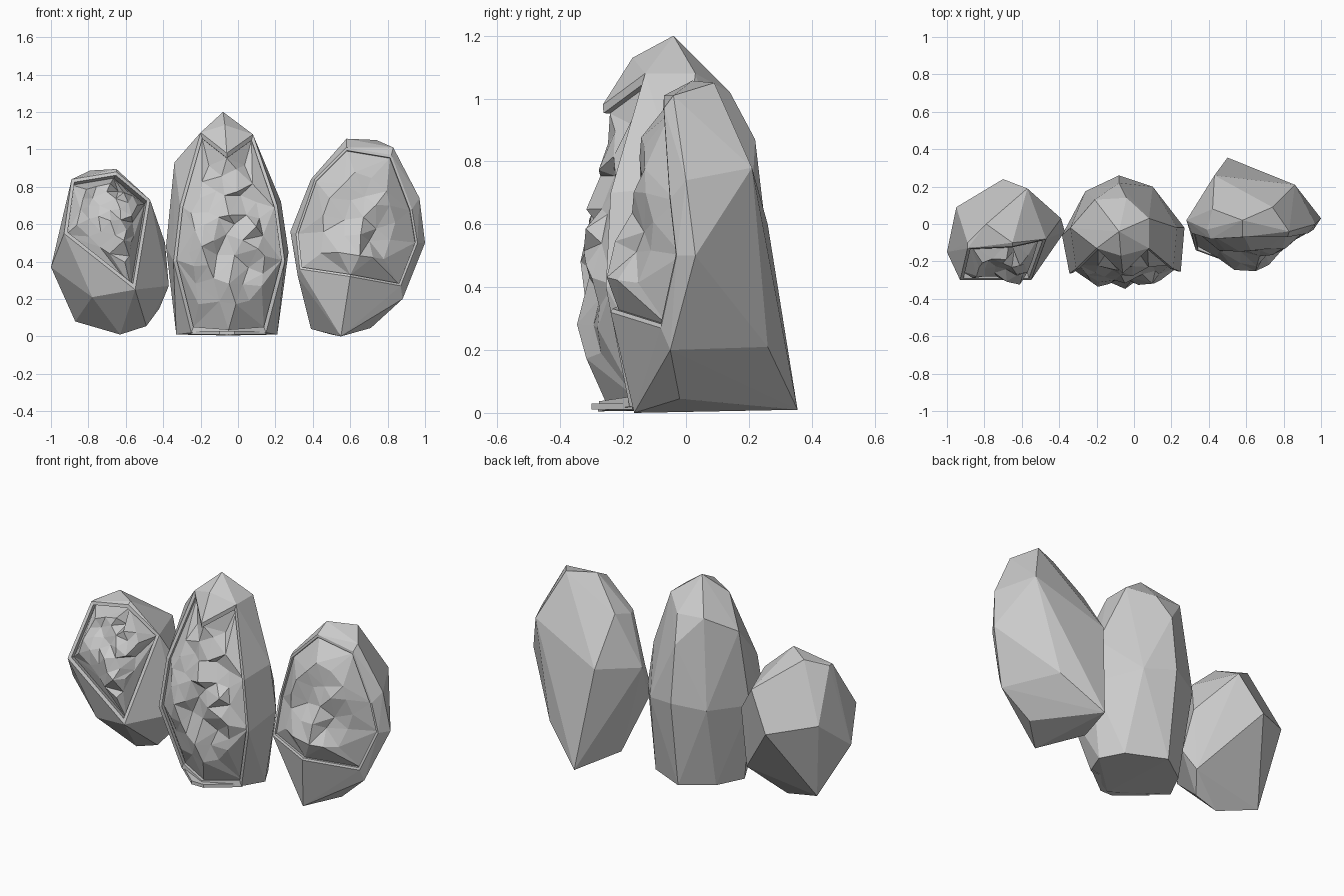
import bpy
import bmesh
import random
from mathutils import Vector
from mathutils.geometry import delaunay_2d_cdt, normal

random.seed(7)
old = bpy.data.objects.get("Cube")
if old:
    bpy.data.objects.remove(old, do_unlink=True)

stone = bpy.data.materials.new("light grey stone")
stone.use_nodes = True
GREY = (0.6, 0.6, 0.6, 1)
stone.diffuse_color = GREY
stone.node_tree.nodes["Principled BSDF"].inputs["Base Color"].default_value = GREY


def finish(name, bm):
    mesh = bpy.data.meshes.new(name)
    bm.to_mesh(mesh)
    bm.free()
    mesh.materials.append(stone)
    obj = bpy.data.objects.new(name, mesh)
    bpy.context.collection.objects.link(obj)


def hull(name, points, opening=()):
    """Faceted convex stone; faces lying wholly on the opening are removed."""
    bm = bmesh.new()
    rim = [bm.verts.new(p) for p in opening]
    for p in points:
        bm.verts.new(p)
    bmesh.ops.convex_hull(bm, input=bm.verts[:])
    bmesh.ops.recalc_face_normals(bm, faces=bm.faces[:])
    rim_set = set(rim)
    holes = [f for f in bm.faces if all(v in rim_set for v in f.verts)]
    bmesh.ops.delete(bm, geom=holes, context="FACES")
    loose = [v for v in bm.verts if not v.link_faces]
    bmesh.ops.delete(bm, geom=loose, context="VERTS")
    finish(name, bm)


def resample(loop, count):
    """Evenly spaced points along a closed loop."""
    pairs = list(zip(loop, loop[1:] + loop[:1]))
    total = sum((b - a).length for a, b in pairs)
    out = []
    for i in range(count):
        d = total * i / count
        for a, b in pairs:
            length = (b - a).length
            if d <= length:
                out.append(a.lerp(b, d / length))
                break
            d -= length
    return out


def lip(name, loop, centre, front, inset, depth):
    """Flat border around the opening, then a step down into it."""
    inner = [p.lerp(centre, inset) for p in loop]
    floor = [p - front * depth for p in inner]
    bm = bmesh.new()
    rings = [[bm.verts.new(p) for p in ring] for ring in (loop, inner, floor)]
    for a, b in zip(rings, rings[1:]):
        for i in range(len(loop)):
            j = (i + 1) % len(loop)
            bm.faces.new((a[i], a[j], b[j], b[i]))
    finish(name, bm)
    return floor


def crystals(name, loop, centre, front, bulge, taper, rough, size):
    """Irregular triangulated crystal bed that swells out of the opening."""
    perimeter = sum((a - b).length for a, b in zip(loop, loop[1:] + loop[:1]))
    low, high = min(p.z for p in loop), max(p.z for p in loop)
    points = list(loop)
    reach = sum((p - centre).length for p in loop) / len(loop)
    steps = max(3, round(reach / size))
    side = size * 0.2
    for k in range(1, steps + 1):
        f = 1 - k / steps
        ring = resample(loop, max(5, round(perimeter * f / size))) if f > 0 else [centre]
        for p in ring:
            q = centre.lerp(p, f)
            swell = bulge * (1 - f ** 4) * (1 - taper * (q.z - low) / (high - low))
            q += front * (swell + random.uniform(-rough, rough))
            q.x += random.uniform(-side, side)
            q.z += random.uniform(-side, side)
            points.append(q)
    flat = [Vector((p.x, p.z)) for p in points]
    n = len(loop)
    edges = [(i, (i + 1) % n) for i in range(n)]
    verts, _, faces, origin, _, _ = delaunay_2d_cdt(flat, edges, [], 1, 0.0001)
    bm = bmesh.new()
    made = []
    for v, src in zip(verts, origin):
        y = points[src[0]].y if src else centre.y
        made.append(bm.verts.new((v.x, y, v.y)))
    for f in faces:
        bm.faces.new([made[i] for i in f])
    finish(name, bm)


def geode(name, shell, opening, bulge, taper, rough, inset, depth, size):
    loop = [Vector(p) for p in opening]
    centre = sum(loop, Vector()) / len(loop)
    front = normal(loop)
    if front.y > 0:
        front.negate()
    hull(name + "_shell", shell, opening)
    floor = lip(name + "_rim", loop, centre, front, inset, depth)
    crystals(name + "_crystals", floor, centre - front * depth, front,
             bulge + depth, taper, rough, size)


# Small geode on the right-hand side of the model
geode("small_geode",
      [(-.79, 0, .887), (-.65, -.1, .895), (-.89, -.1, .84), (-1, -.15, .37),
       (-.95, .09, .56), (-.57, .19, .72), (-.7, .24, .5), (-.39, .03, .5),
       (-.37, -.04, .27), (-.42, .02, .15), (-.49, -.07, .055),
       (-.63, -.07, .01), (-.87, -.01, .08), (-.78, -.24, .21)],
      [(-.93, -.3, .55), (-.55, -.3, .25), (-.47, -.08, .73),
       (-.65, -.12, .88), (-.89, -.13, .84)],
      0.08, 0, 0.035, 0.08, 0.045, 0.075)

# Tall geode in the middle, its opening notched by a pointed hood
geode("tall_geode",
      [(-.08, -.04, 1.2), (-.07, -.17, 1.13), (-.21, .13, 1.03), (-.04, .14, 1.02),
       (-.08, .22, .87), (-.34, -.02, .93), (.08, .03, 1.08), (.23, -.02, .72),
       (-.385, -.06, .48), (-.26, .175, .5), (-.08, .26, .53), (.1, .2, .5),
       (.27, -.02, .45), (-.33, -.09, .01), (-.25, .07, .01), (-.08, .19, .01),
       (.14, .09, .01), (.21, -.04, .01)],
      [(-.25, -.18, .02), (-.05, -.28, .005), (.15, -.18, .02), (.25, -.255, .4),
       (.21, -.24, .7), (.08, -.13, 1.08), (-.06, -.265, .98), (-.2, -.13, 1.09),
       (-.31, -.24, .7), (-.345, -.265, .4)],
      0.115, 0.6, 0.025, 0.06, 0.02, 0.1)

# Thin sill under the tall opening
hull("tall_geode_sill",
     [(x, y, z) for z in (.01, .03)
      for x, y in ((-.25, -.17), (.15, -.17), (-.02, -.3), (-.1, -.3))])

# Leaning geode on the left-hand side of the model
geode("leaning_geode",
      [(.74, .09, 1.05), (.58, .02, 1.057), (.83, -.04, 1.01), (.86, .21, .78),
       (.42, .08, .87), (.39, -.03, .84), (.43, .26, .6), (.28, .02, .56),
       (.32, -.1, .32), (.39, .06, .04), (.5, .355, .01), (.73, .26, .21),
       (.88, -.05, .2), (.71, -.02, .045), (.55, -.165, 0), (1, .03, .5),
       (.97, 0, .74)],
      [(.33, -.14, .36), (.6, -.24, .32), (.87, -.08, .27), (.96, -.03, .5),
       (.93, -.05, .68), (.82, -.07, .97), (.58, -.07, 1.01), (.41, -.08, .84),
       (.31, -.05, .55)],
      0.1, 0.3, 0.025, 0.04, 0.02, 0.1)
